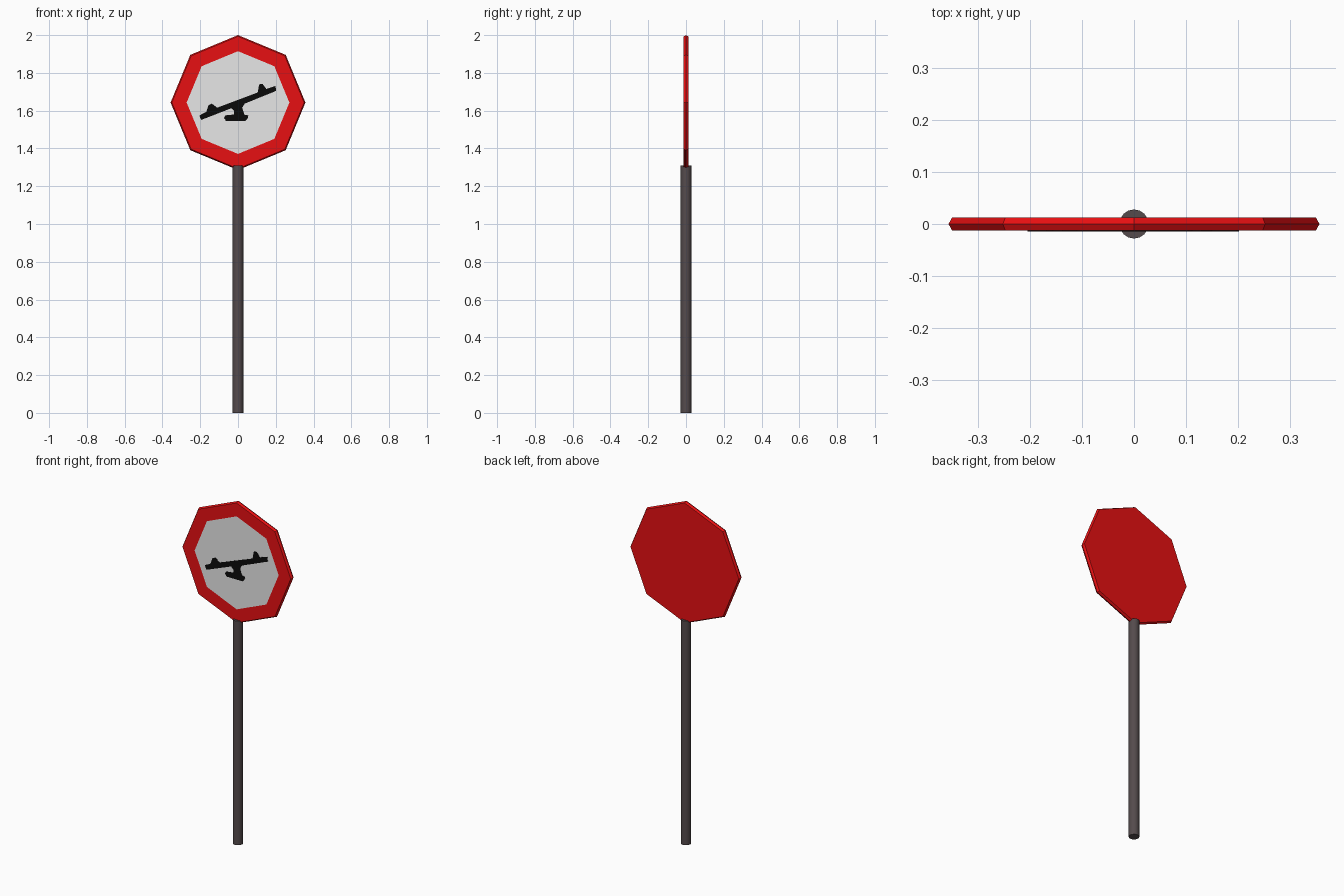
import bpy, bmesh, math

if "Cube" in bpy.data.objects:
    bpy.data.objects.remove(bpy.data.objects["Cube"])

CZ = 1.643          # centre height of the sign plate


def material(name, rgb):
    m = bpy.data.materials.new(name)
    m.diffuse_color = (*rgb, 1)
    m.use_nodes = True
    m.node_tree.nodes["Principled BSDF"].inputs["Base Color"].default_value = m.diffuse_color
    return m


RED = material("sign red", (0.8, 0.005, 0.006))
WHITE = material("sign white", (0.8, 0.8, 0.8))
BLACK = material("symbol black", (0.003, 0.003, 0.003))
GREY = material("pole grey", (0.09, 0.07, 0.073))


def finish(bm, name, *mats):
    bmesh.ops.recalc_face_normals(bm, faces=bm.faces)
    me = bpy.data.meshes.new(name)
    bm.to_mesh(me)
    bm.free()
    for m in mats:
        me.materials.append(m)
    ob = bpy.data.objects.new(name, me)
    bpy.context.collection.objects.link(ob)
    return ob


# Octagonal plate with a ridged rim; the last loop bounds the white panel
bm = bmesh.new()
loops = []
for y, r in ((0.0125, 0.350), (0, 0.357), (-0.0125, 0.350), (-0.0125, 0.272)):
    loops.append([bm.verts.new((r * math.sin(i * math.pi / 4), y,
                                CZ + r * math.cos(i * math.pi / 4)))
                  for i in range(8)])
for a, b in zip(loops, loops[1:]):
    for i in range(8):
        j = (i + 1) % 8
        bm.faces.new((a[i], a[j], b[j], b[i]))
bm.faces.new(loops[0])
panel = bm.faces.new(loops[-1])
panel.material_index = 1
finish(bm, "sign_plate", RED, WHITE)


# Seesaw symbol: one thin plate cut to a tilted plank, two seats and a stand
def plank(x, dz):
    return (x, 1.641 + 0.375 * x + dz)


outline = [plank(-0.195, -0.017), plank(-0.205, 0.010), plank(-0.168, 0.016),
           plank(-0.156, 0.046), plank(-0.138, 0.048), plank(-0.110, 0.016),
           plank(0.104, 0.016), plank(0.112, 0.056), plank(0.130, 0.052),
           plank(0.150, 0.018), plank(0.198, 0.016), plank(0.202, -0.012),
           plank(0.035, -0.017),
           (0.022, 1.615), (0.035, 1.578), (0.055, 1.575), (0.050, 1.556),
           (0.040, 1.546), (-0.065, 1.546), (-0.068, 1.554), (-0.075, 1.560),
           (-0.068, 1.575), (-0.020, 1.580), (-0.020, 1.598), (-0.035, 1.613)]
bm = bmesh.new()
f = bm.faces.new([bm.verts.new((x, -0.0125, z)) for x, z in outline])
ext = bmesh.ops.extrude_face_region(bm, geom=[f])
bmesh.ops.translate(bm, vec=(0, -0.0015, 0),
                    verts=[v for v in ext["geom"] if isinstance(v, bmesh.types.BMVert)])
bmesh.ops.triangulate(bm, faces=[f for f in bm.faces if len(f.verts) > 4])
finish(bm, "seesaw_symbol", BLACK)

# Round pole, slightly overlapping the plate's lower corner
bpy.ops.mesh.primitive_cylinder_add(vertices=16, radius=0.028, depth=1.31,
                                    location=(0, 0, 0.655))
pole = bpy.context.object
pole.name = "pole"
pole.data.materials.append(GREY)
bpy.ops.object.shade_smooth_by_angle(angle=math.radians(40))
